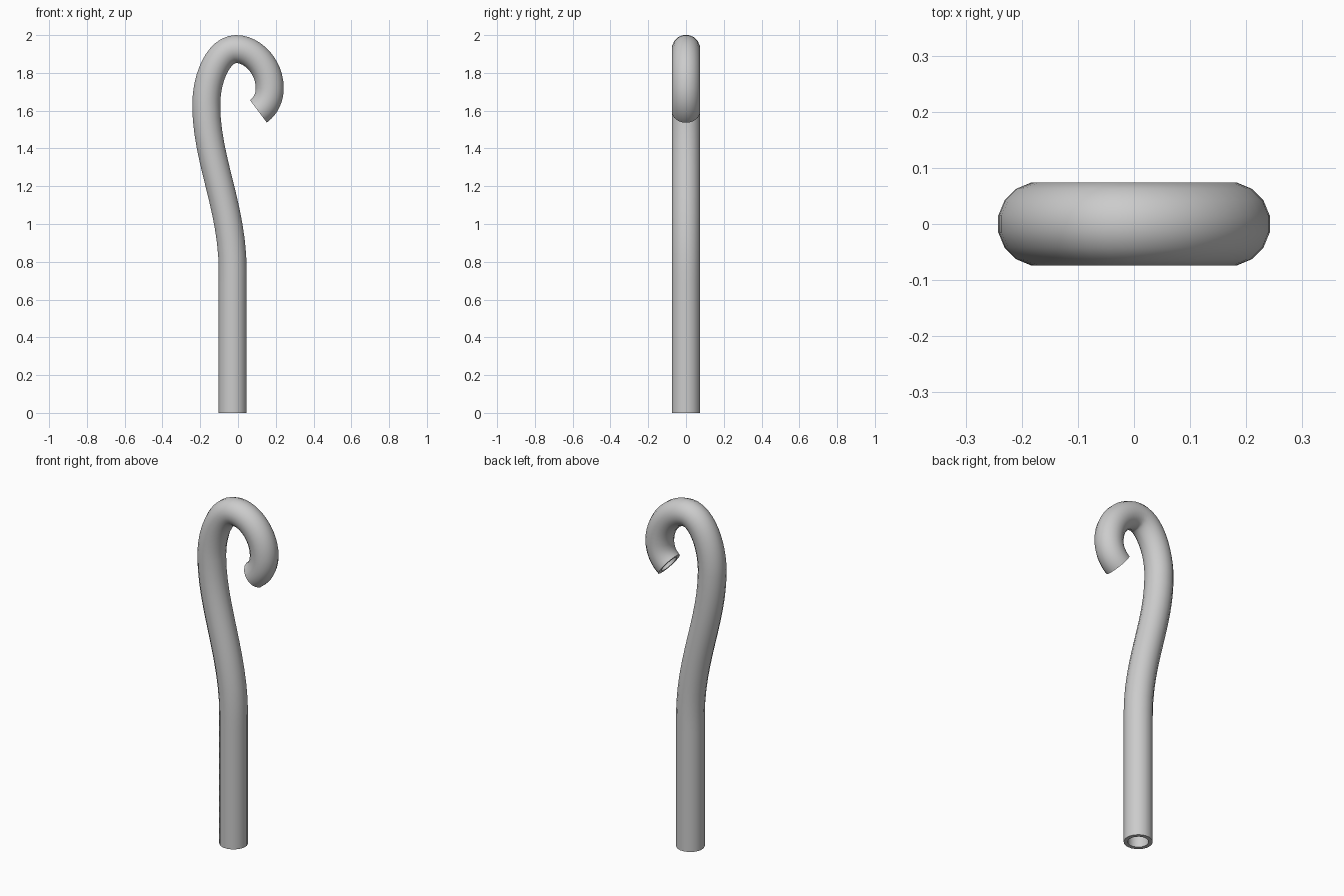
import bpy, bmesh, math
from mathutils import Vector
from mathutils.geometry import interpolate_bezier

cube = bpy.data.objects.get("Cube")
if cube:
    bpy.data.objects.remove(cube, do_unlink=True)

SIDES, OUTER, INNER = 16, 0.0755, 0.054

grey = bpy.data.materials.new("plain grey")
grey.use_nodes = True
colour = (0.6, 0.6, 0.6, 1)
grey.diffuse_color = colour
grey.node_tree.nodes["Principled BSDF"].inputs["Base Color"].default_value = colour

# Centre line in the xz plane: x, z, unit direction x, z, handle in, handle out
KNOTS = [
    (-0.028, 0.0, 0, 1, 0, 0.25),
    (-0.028, 0.75, 0, 1, 0.25, 0.34),
    (-0.168, 1.63, 0, 1, 0.29, 0.15),
    (-0.01, 1.926, 1, 0, 0.09, 0.09),
    (0.168, 1.72, 0, -1, 0.11, 0.06),
    (0.108, 1.596, -0.8, -0.6, 0.04, 0),
]
path = []
for a, b in zip(KNOTS, KNOTS[1:]):
    pa, da = Vector((a[0], 0, a[1])), Vector((a[2], 0, a[3]))
    pb, db = Vector((b[0], 0, b[1])), Vector((b[2], 0, b[3]))
    seg = interpolate_bezier(pa, pa + da * a[5], pb - db * b[4], pb, 13)
    path += seg if not path else seg[1:]


def ring(bm, i, radius):
    """Circle of vertices square to the path at point i."""
    if i == 0:
        t = Vector((0, 0, 1))
    elif i == len(path) - 1:
        t = Vector((-0.8, 0, -0.6))
    else:
        t = (path[i + 1] - path[i - 1]).normalized()
    side, depth = Vector((t.z, 0, -t.x)), Vector((0, 1, 0))
    angles = [(k + 0.5) * math.tau / SIDES for k in range(SIDES)]
    return [bm.verts.new(path[i] + radius * (side * math.cos(a) + depth * math.sin(a)))
            for a in angles]


# Hollow tube: outer wall up the path, inner wall back down, closed at the rims
bm = bmesh.new()
count = len(path)
rings = [ring(bm, i, OUTER) for i in range(count)]
rings += [ring(bm, i, INNER) for i in reversed(range(count))]
for r, s in zip(rings, rings[1:] + rings[:1]):
    for k in range(SIDES):
        n = (k + 1) % SIDES
        bm.faces.new((r[k], r[n], s[n], s[k]))
bmesh.ops.recalc_face_normals(bm, faces=bm.faces)

mesh = bpy.data.meshes.new("hooked_tube")
bm.to_mesh(mesh)
bm.free()
mesh.materials.append(grey)
tube = bpy.data.objects.new("hooked_tube", mesh)
bpy.context.collection.objects.link(tube)
bpy.ops.object.select_all(action='DESELECT')
tube.select_set(True)
bpy.context.view_layer.objects.active = tube
bpy.ops.object.shade_smooth_by_angle(angle=math.radians(40))
